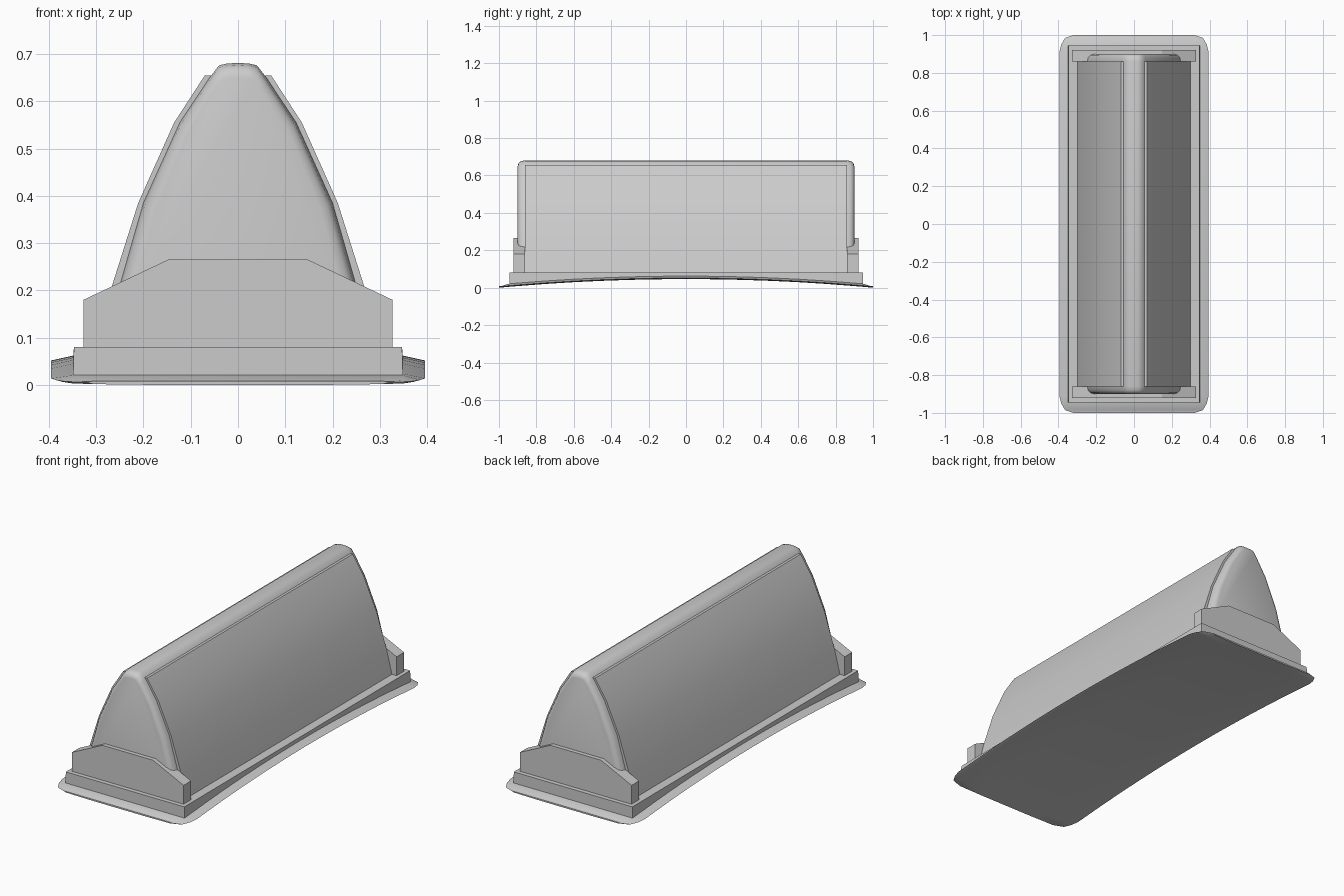
import bpy, bmesh, math

if "Cube" in bpy.data.objects:
    bpy.data.objects.remove(bpy.data.objects["Cube"])


def loft(name, rings, smooth=None):
    """Skin a list of equal-length closed rings and cap both ends."""
    bm = bmesh.new()
    rows = [[bm.verts.new(p) for p in ring] for ring in rings]
    n = len(rows[0])
    for a, b in zip(rows, rows[1:]):
        for i in range(n):
            j = (i + 1) % n
            bm.faces.new((a[i], a[j], b[j], b[i]))
    bm.faces.new(rows[0])
    bm.faces.new(rows[-1][::-1])
    bmesh.ops.recalc_face_normals(bm, faces=bm.faces)
    me = bpy.data.meshes.new(name)
    bm.to_mesh(me)
    bm.free()
    ob = bpy.data.objects.new(name, me)
    bpy.context.collection.objects.link(ob)
    if smooth:
        bpy.ops.object.select_all(action='DESELECT')
        bpy.context.view_layer.objects.active = ob
        ob.select_set(True)
        bpy.ops.object.shade_smooth_by_angle(angle=math.radians(smooth))
    return ob


def mirrored(half):
    """Right half of a profile (bottom to top) to a full closed outline."""
    return half + [(-x, z) for x, z in reversed(half) if x > 0]


def ring(outline, y):
    return [(x, y, z) for x, z in outline]


def arch(y):
    return 0.046 * (1 - y * y)


# Thin arched flange with clipped corners
ends = [(1.0, 0.32), (0.985, 0.365), (0.95, 0.385), (0.91, 0.395)]
inner = [(0.91 * (1 - i / 6), 0.395) for i in range(1, 6)]
half = ends + inner
stations = [(-y, w) for y, w in half] + [(0, 0.395)] + half[::-1]
rings = []
for y, w in stations:
    b = arch(y)
    t = b + (0.008 if abs(y) > 0.97 else 0.016)
    wi = min(0.35, w - 0.01)
    rings.append(ring(mirrored([(w * 0.5, b), (w - 0.015, b + 0.002),
                                (w, b + 0.006), (wi, t)]), y))
loft("base_flange", rings, 35)

# Plinth whose lower edge follows the arch
rings = []
for i in range(13):
    y = 0.945 * (i / 6 - 1)
    rings.append(ring(mirrored([(0.349, arch(y) + 0.006), (0.347, 0.08)]), y))
loft("plinth", rings)

# Core body with rounded end caps
core = [(0.285, 0.07), (0.253, 0.2), (0.2, 0.385), (0.123, 0.555),
        (0.06, 0.65), (0.04, 0.676), (0.022, 0.68), (0, 0.681)]
caps = [(0.9, 0.87, 0.95), (0.895, 0.94, 0.977), (0.882, 0.98, 0.993),
        (0.86, 1, 1)]
rings = []
for y, sx, sz in [(-y, a, b) for y, a, b in caps] + caps[::-1]:
    rings.append(ring(mirrored([(x * sx, 0.07 + (z - 0.07) * sz)
                                for x, z in core]), y))
loft("core_body", rings, 40)

# Slightly raised side panels between the end caps
panel = [(0.302, 0.07), (0.268, 0.205), (0.211, 0.385), (0.135, 0.555),
         (0.07, 0.655)]
loft("side_panels", [ring(mirrored(panel), y) for y in (-0.86, 0.86)], 30)

# End plates
plate = mirrored([(0.327, 0.075), (0.327, 0.18), (0.148, 0.265)])
for s, label in ((-1, "front"), (1, "back")):
    loft(label + "_end_plate", [ring(plate, s * 0.86), ring(plate, s * 0.922)])
